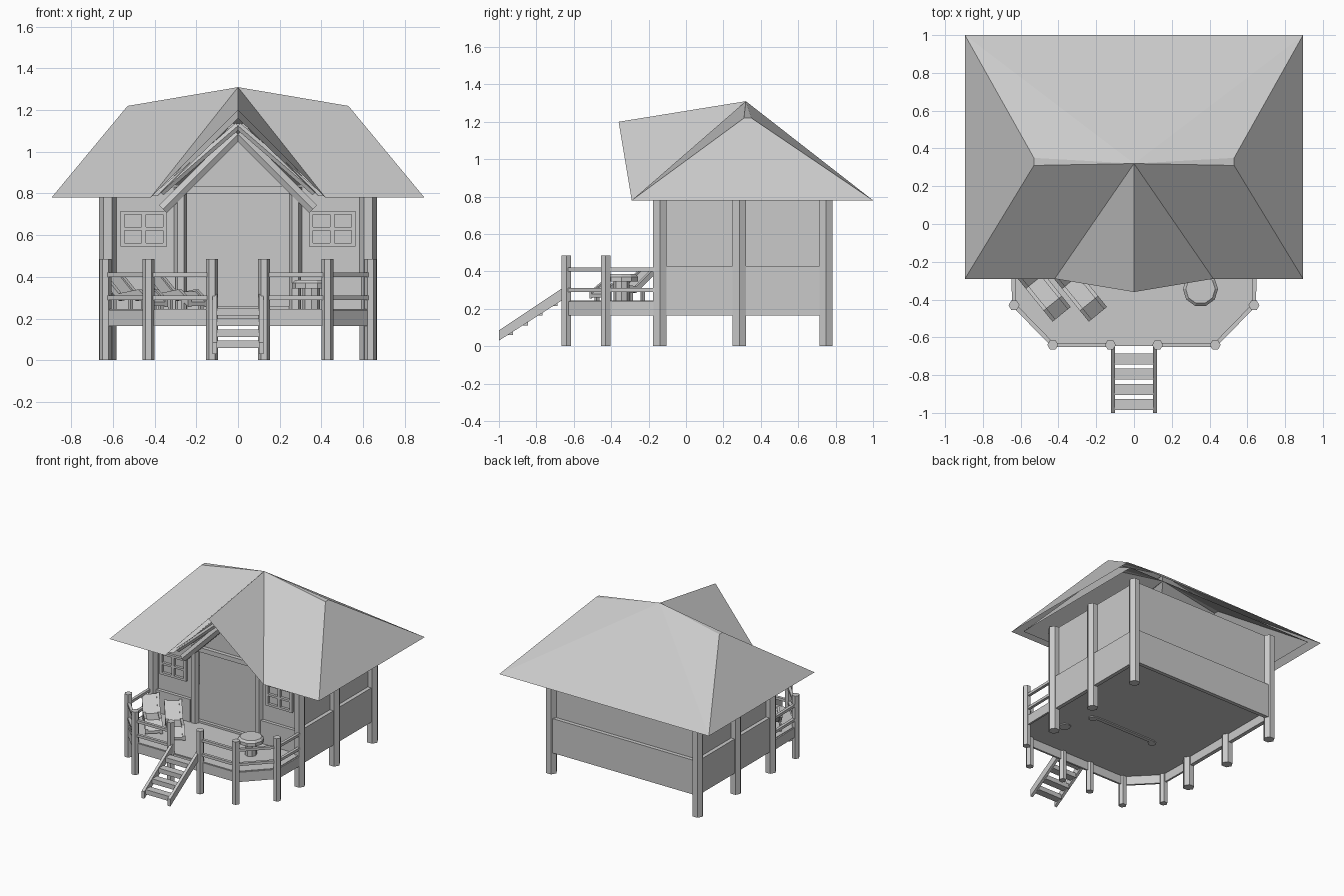
import bpy, bmesh, math
from mathutils import Vector

if "Cube" in bpy.data.objects:
    bpy.data.objects.remove(bpy.data.objects["Cube"], do_unlink=True)

grey = bpy.data.materials.new("plain_grey")
grey.use_nodes = True
grey.diffuse_color = (0.59, 0.59, 0.59, 1)
grey.node_tree.nodes["Principled BSDF"].inputs["Base Color"].default_value = (0.59, 0.59, 0.59, 1)


def mesh_object(name, verts, faces, closed=True):
    mesh = bpy.data.meshes.new(name)
    mesh.from_pydata(verts, [], faces)
    if closed:
        bm = bmesh.new()
        bm.from_mesh(mesh)
        bmesh.ops.recalc_face_normals(bm, faces=bm.faces)
        bm.to_mesh(mesh)
        bm.free()
    mesh.materials.append(grey)
    obj = bpy.data.objects.new(name, mesh)
    bpy.context.collection.objects.link(obj)
    return obj


def loft(name, lower, upper):
    n = len(lower)
    sides = [(i, (i + 1) % n, n + (i + 1) % n, n + i) for i in range(n)]
    return mesh_object(name, list(lower) + list(upper),
                       sides + [tuple(range(n)), tuple(range(n, 2 * n))])


def slab(name, outline, z0, z1):
    return loft(name, [(x, y, z0) for x, y in outline], [(x, y, z1) for x, y in outline])


def extrude_y(name, outline, y0, y1):
    return loft(name, [(x, y0, z) for x, z in outline], [(x, y1, z) for x, z in outline])


def box(name, x0, x1, y0, y1, z0, z1):
    return slab(name, [(x0, y0), (x1, y0), (x1, y1), (x0, y1)], z0, z1)


def ring(x, y, r, n):
    return [(x + r * math.cos(math.tau * i / n), y + r * math.sin(math.tau * i / n))
            for i in range(n)]


def beam(name, a, b, section):
    # Sweeps a (sideways, upward) section along a straight line
    a, b = Vector(a), Vector(b)
    side = (b - a).cross(Vector((0, 0, 1))).normalized()
    up = side.cross(b - a).normalized()
    ends = [[tuple(p + side * i + up * j) for i, j in section] for p in (a, b)]
    return loft(name, *ends)


def rectangle(w, h):
    return [(i * w / 2, j * h / 2) for i, j in ((-1, -1), (1, -1), (1, 1), (-1, 1))]


# Roof: hipped sheet with a raised centre and a projecting front gable, lined inside
roof_half = {"peak": (0, .32, 1.31), "gable": (0, -.36, 1.2), "valley": (.42, -.29, .78),
             "front": (.895, -.29, .78), "ridge": (.53, .31, 1.22),
             "ridge_back": (.53, .35, 1.22), "back": (.895, 1, .78)}
keys = list(roof_half)
panels = [("peak", "gable", "valley"), ("peak", "valley", "front", "ridge"),
          ("ridge", "front", "back", "ridge_back"), ("peak", "ridge", "ridge_back"),
          ("peak", "ridge_back", "back")]


def roof_sheet(name, spread, rise, base):
    half = [(x * spread, .32 + (y - .32) * spread, base + (z - .78) * rise)
            for x, y, z in roof_half.values()]
    faces = []
    for p in panels:
        ids = [keys.index(k) for k in p]
        faces += [ids, [i + len(keys) for i in reversed(ids)]]
    peak, back = keys.index("peak"), keys.index("back")
    faces.append([peak, back, back + len(keys)])
    return mesh_object(name, half + [(-x, y, z) for x, y, z in half], faces, closed=False)


roof_sheet("roof", 1, 1, .78)
roof_sheet("roof_lining", .92, .89, .787)

# Thin deck floor with cut front corners, running on under the house
half = [(.635, .75), (.635, -.43), (.43, -.64)]
slab("deck_floor", half + [(-x, y) for x, y in reversed(half)], .232, .245)
box("front_skirt", -.43, .43, -.645, -.63, .165, .24)

# Rear wall and front centre
box("back_wall_upper", -.61, .61, .725, .745, .4, .84)
box("back_wall_lower", -.635, .635, .745, .775, .165, .43)
box("door_panel", -.26, .26, -.1, -.08, .24, .81)
box("door_sill", -.27, .27, -.125, -.095, .224, .26)
box("door_header", -.29, .29, -.14, -.08, .8, .835)
extrude_y("gable_wall", [(-.29, .8), (.29, .8), (0, 1.09)], -.11, -.09)
extrude_y("gable_ridge_beam", [(-.06, 1.1), (.06, 1.1), (.03, 1.135), (-.03, 1.135)], -.2, .2)

for s, side in ((1, "left"), (-1, "right")):
    # House posts
    for i, y in enumerate((-.14, .285, .748)):
        slab(f"{side}_house_post_{i}", ring(s * .625, y, .041, 6), 0, .84)
    # Side and front walls
    box(f"{side}_wall_upper", s * .59, s * .61, -.12, .74, .4, .84)
    box(f"{side}_wall_lower", s * .61, s * .64, -.12, .75, .165, .43)
    box(f"{side}_front_wall", s * .26, s * .61, -.13, -.11, .24, .84)
    box(f"{side}_front_panel", s * .3, s * .6, -.155, -.12, .24, .42)
    slab(f"{side}_door_post", ring(s * .275, -.13, .031, 6), .224, .83)

    # Window with a cross bar
    for j, (x0, x1, z0, z1) in enumerate(((.34, .36, .545, .715), (.545, .565, .545, .715),
                                          (.442, .463, .545, .715), (.34, .565, .545, .562),
                                          (.34, .565, .698, .715), (.34, .565, .622, .638))):
        box(f"{side}_window_bar_{j}", s * x0, s * x1, -.15, -.125, z0, z1)

    # Gable rafter logs
    beam(f"{side}_rafter", (0, -.145, 1.085), (s * .36, -.145, .725), ring(0, 0, .031, 6))
    beam(f"{side}_outer_rafter", (0, -.2, 1.125), (s * .37, -.2, .805), ring(0, 0, .02, 6))

    # Deck posts, rails and skirt boards
    stops = [(s * .125, -.64), (s * .43, -.64), (s * .635, -.43), (s * .64, -.13)]
    for i, (x, y) in enumerate(stops[:3]):
        slab(f"{side}_deck_post_{i}", ring(x, y, .029, 6), 0, .485)
        for z in (.3, .41):
            beam(f"{side}_rail_{i}", (x, y, z), (*stops[i + 1], z), rectangle(.022, .02))
        if i:
            beam(f"{side}_skirt_{i}", (x, y, .2025), (*stops[i + 1], .2025),
                 rectangle(.015, .075))

    # Stair stringer
    outline = ((-1, .03), (-.64, .26), (-.64, .325), (-1, .085))
    loft(f"{side}_stringer", [(s * .1, y, z) for y, z in outline],
         [(s * .122, y, z) for y, z in outline])

# Stair treads
for i in range(4):
    y = -.955 + i * .08
    z = .05 + (y + 1) * .65
    box(f"stair_tread_{i}", -.105, .105, y - .029, y + .029, z - .02, z + .016)

# Loungers: folded cushion between two folded side frames on legs
profile = [(-.18, .405), (-.06, .31), (.09, .33), (.165, .28)]


def folded(name, lift, depth, t0, t1):
    top = [(u, z + lift) for u, z in profile]
    return extrude_y(name, top + [(u, z - depth) for u, z in reversed(top)], t0, t1)


for n, cx in enumerate((-.487, -.295)):
    parts = [folded("lounger_cushion", 0, .02, -.045, .045)]
    for t in (-.052, .052):
        parts.append(folded("lounger_frame", .01, .035, t - .01, t + .01))
        for u in (-.11, .12):
            parts.append(box("lounger_leg", u - .01, u + .01, t - .008, t + .008, .24, .3))
    for p in parts:
        p.location = (cx, -.35, 0)
        p.rotation_euler.z = math.radians(-51)

# Round table
slab("table_stem", ring(.352, -.345, .042, 8), .224, .35)
slab("table_top", ring(.352, -.345, .093, 10), .345, .37)
loft("table_top_bevel", [(x, y, .37) for x, y in ring(.352, -.345, .093, 10)],
     [(x, y, .385) for x, y in ring(.352, -.345, .078, 10)])
